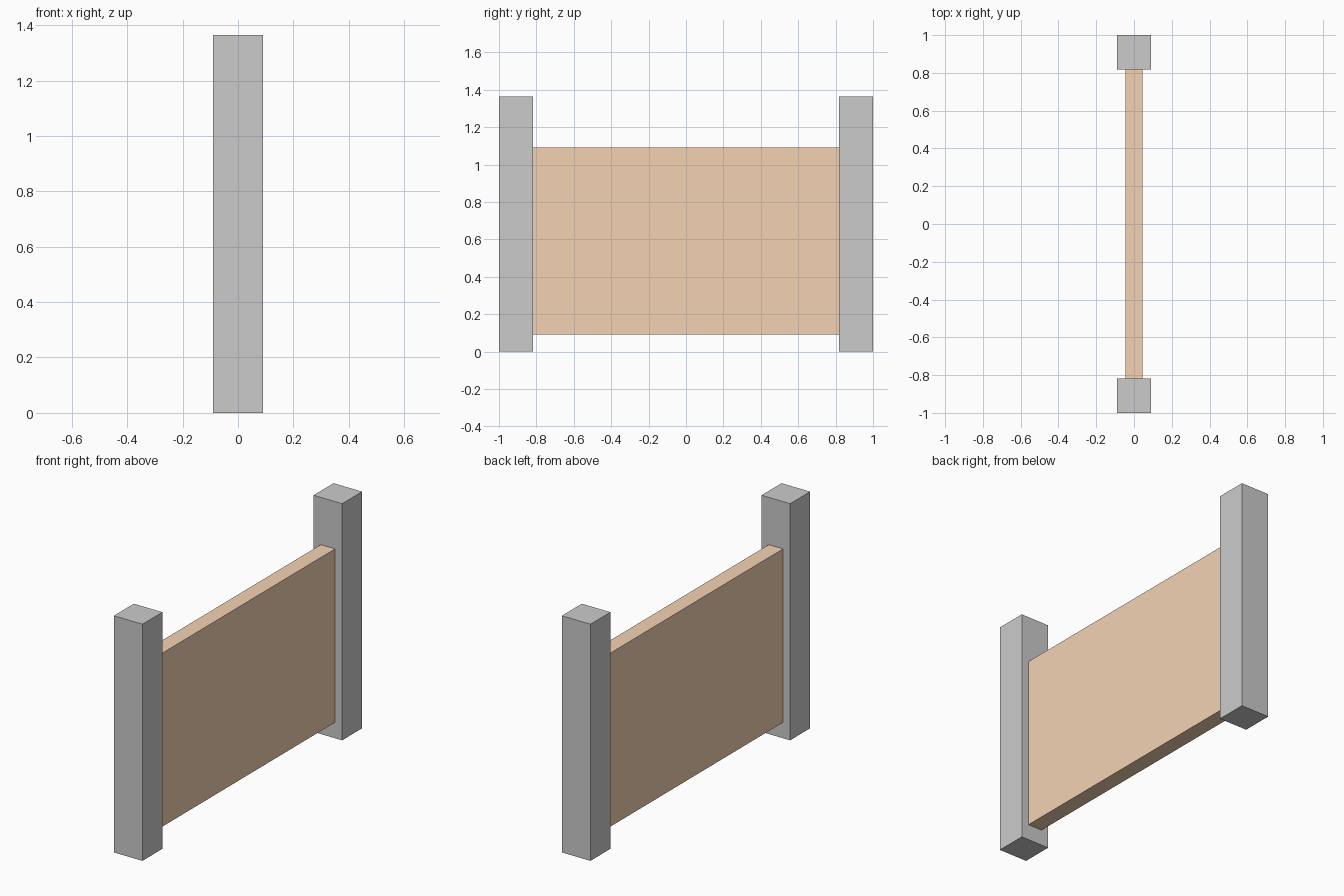
import bpy

if "Cube" in bpy.data.objects:
    bpy.data.objects.remove(bpy.data.objects["Cube"])

U = 1 / 11  # module: the model is 22 units long


def box(name, size, centre):
    bpy.ops.mesh.primitive_cube_add(size=1, location=centre)
    ob = bpy.context.object
    ob.name = name
    ob.scale = size
    bpy.ops.object.transform_apply(location=False, rotation=False, scale=True)
    return ob


# Square end posts
for side, name in ((-1, "front_post"), (1, "back_post")):
    box(name, (2 * U, 2 * U, 15 * U), (0, side * 10 * U, 7.5 * U))

# Thin panel held between the posts, raised off the ground
panel = box("panel", (U, 18 * U, 11 * U), (0, 0, 6.5 * U))
wood = bpy.data.materials.new("wood")
wood.diffuse_color = (0.9, 0.65, 0.45, 1)
wood.use_nodes = True
wood.node_tree.nodes["Principled BSDF"].inputs["Base Color"].default_value = wood.diffuse_color
panel.data.materials.append(wood)
